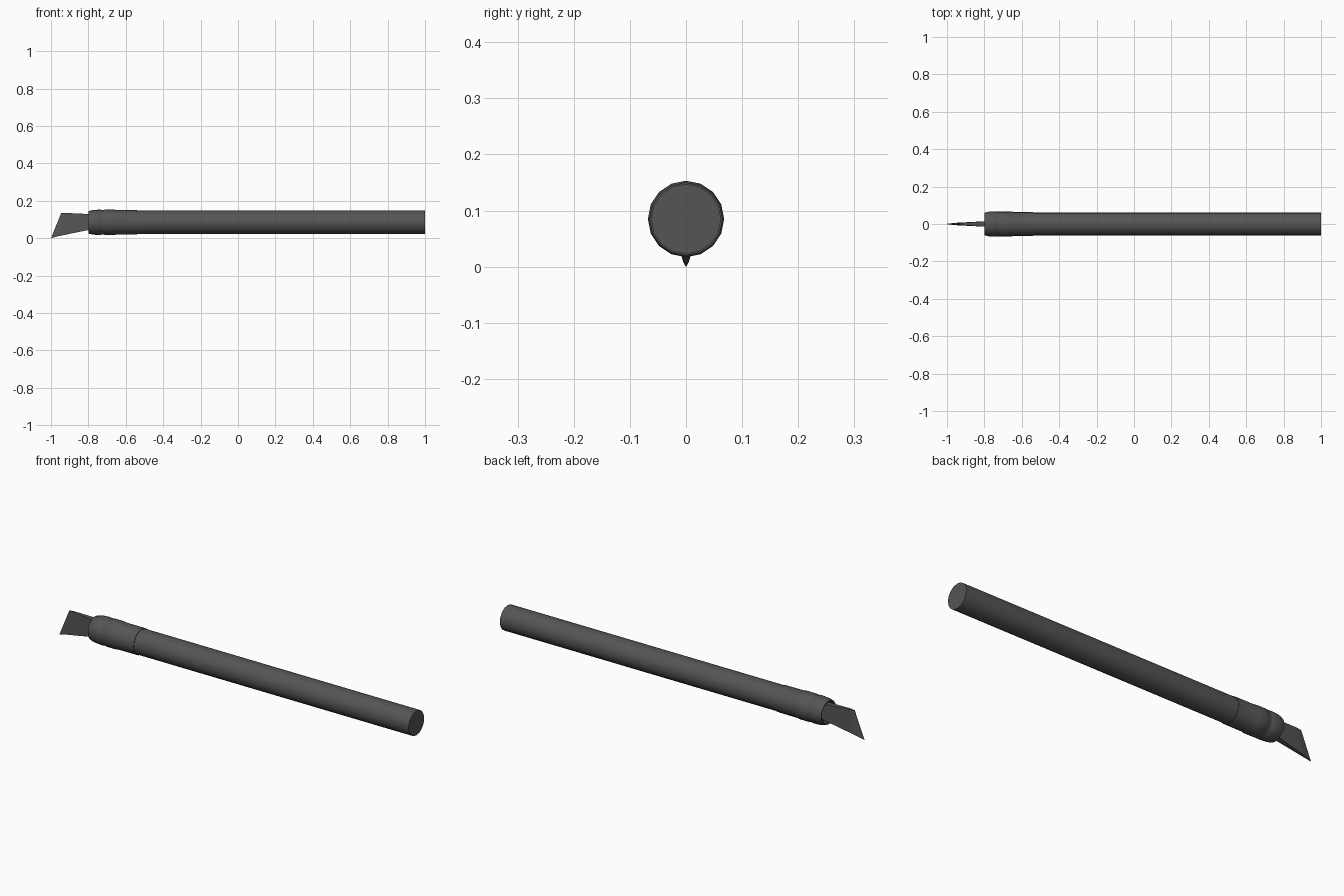
import bpy, bmesh, math

if "Cube" in bpy.data.objects:
    bpy.data.objects.remove(bpy.data.objects["Cube"])

AXIS_Z = 0.085
SIDES = 16

mat = bpy.data.materials.new("dark_grey")
mat.diffuse_color = (0.09, 0.09, 0.09, 1)
mat.use_nodes = True
mat.node_tree.nodes["Principled BSDF"].inputs["Base Color"].default_value = mat.diffuse_color


def finish(name, bm, smooth=True):
    bmesh.ops.recalc_face_normals(bm, faces=bm.faces)
    mesh = bpy.data.meshes.new(name)
    bm.to_mesh(mesh)
    bm.free()
    obj = bpy.data.objects.new(name, mesh)
    bpy.context.collection.objects.link(obj)
    mesh.materials.append(mat)
    if smooth:
        bpy.ops.object.select_all(action='DESELECT')
        obj.select_set(True)
        bpy.context.view_layer.objects.active = obj
        bpy.ops.object.shade_smooth_by_angle(angle=math.radians(30))
    return obj


def turned(name, profile):
    """Lathe (x, radius) points around the long axis and cap both ends."""
    bm = bmesh.new()
    rings = []
    for x, r in profile:
        rings.append([bm.verts.new((x, r * math.sin(a), AXIS_Z + r * math.cos(a)))
                      for a in (2 * math.pi * i / SIDES for i in range(SIDES))])
    for a, b in zip(rings, rings[1:]):
        for i in range(SIDES):
            j = (i + 1) % SIDES
            bm.faces.new((a[i], a[j], b[j], b[i]))
    bm.faces.new(rings[0])
    bm.faces.new(rings[-1])
    return finish(name, bm)


# long plain handle
turned("handle", [(-0.56, 0.0625), (1.0, 0.0625)])

# grooved collar with a recessed mouth
turned("collar", [
    (-0.77, 0.050), (-0.797, 0.052), (-0.80, 0.060), (-0.775, 0.066),
    (-0.735, 0.068), (-0.73, 0.0655), (-0.717, 0.0655), (-0.712, 0.068),
    (-0.66, 0.068), (-0.65, 0.0655), (-0.54, 0.0650), (-0.54, 0.0600)])

# slanted blade: stations of bottom point, top point and half thickness
stations = [((-1.0, 0.003), (-0.945, 0.135), 0.001),
            ((-0.96, 0.011), (-0.915, 0.135), 0.006),
            ((-0.75, 0.054), (-0.75, 0.127), 0.017)]
bm = bmesh.new()
loops = []
for (xb, zb), (xt, zt), h in stations:
    loops.append([bm.verts.new(p) for p in
                  ((xb, -h, zb), (xb, h, zb), (xt, h, zt), (xt, -h, zt))])
for a, b in zip(loops, loops[1:]):
    for i in range(4):
        j = (i + 1) % 4
        bm.faces.new((a[i], a[j], b[j], b[i]))
bm.faces.new(loops[0])
bm.faces.new(loops[-1])
# tip touches the ground
for v in loops[0][:2]:
    v.co.z = 0.0
finish("blade", bm, smooth=False)
